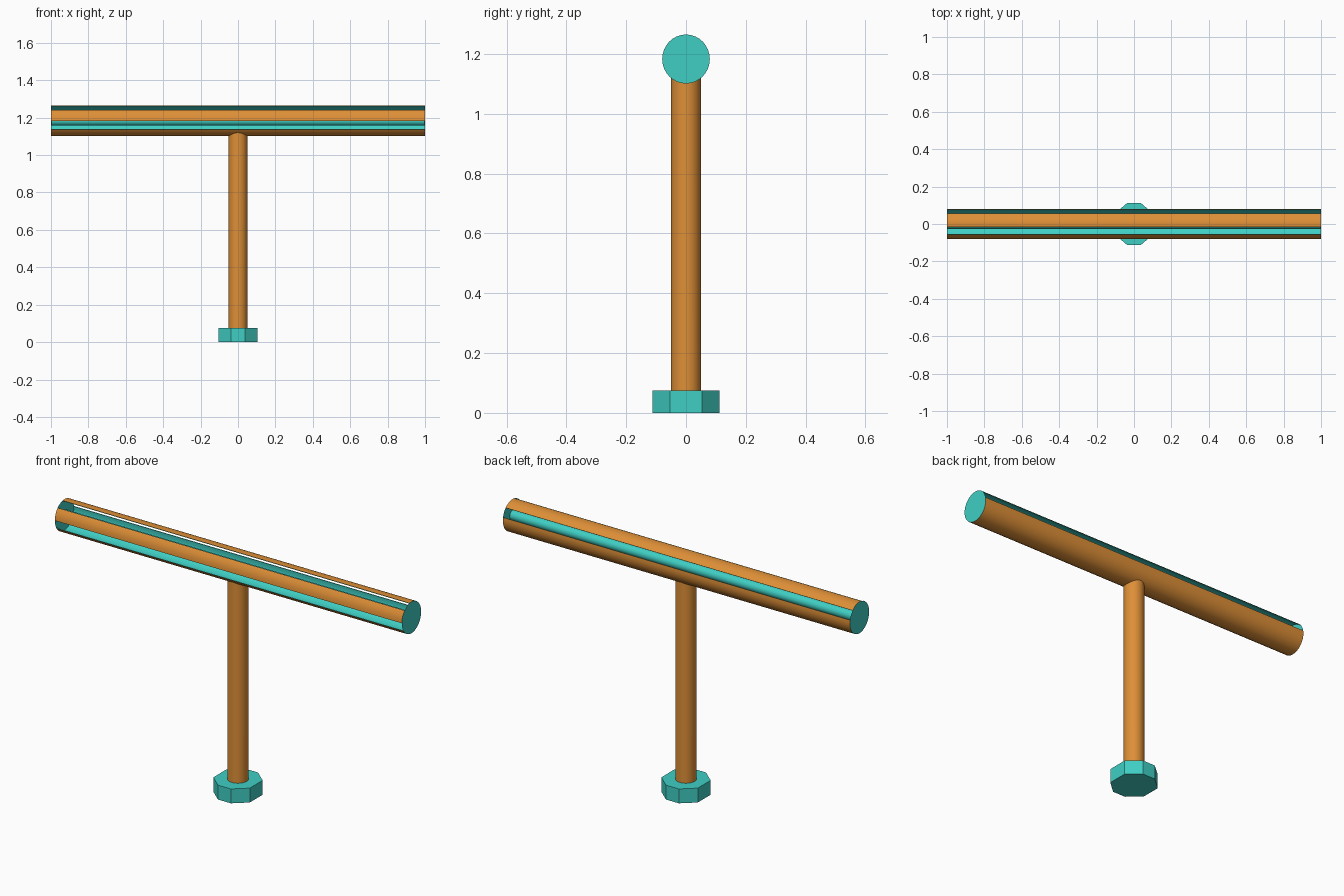
import bpy, bmesh, math

old = bpy.data.objects.get("Cube")
if old:
    bpy.data.objects.remove(old, do_unlink=True)


def material(name, rgb):
    m = bpy.data.materials.new(name)
    m.use_nodes = True
    m.diffuse_color = (*rgb, 1)
    m.node_tree.nodes["Principled BSDF"].inputs["Base Color"].default_value = (*rgb, 1)
    return m


ORANGE = material("orange", (0.73, 0.275, 0.038))
TEAL = material("teal", (0.05, 0.62, 0.55))

SEGMENTS = 32
BAR_Z, RY, RZ = 1.183, 0.0795, 0.082
WALL = 0.003


def build(name, bm, mats, smooth=True):
    mesh = bpy.data.meshes.new(name)
    bm.to_mesh(mesh)
    bm.free()
    ob = bpy.data.objects.new(name, mesh)
    bpy.context.collection.objects.link(ob)
    for m in mats:
        mesh.materials.append(m)
    if smooth:
        bpy.ops.object.select_all(action="DESELECT")
        ob.select_set(True)
        bpy.context.view_layer.objects.active = ob
        bpy.ops.object.shade_smooth_by_angle(angle=math.radians(30))
    return ob


def ring(bm, x, inset=0.0):
    """Bar cross-section at x, counted from +y towards +z."""
    steps = [2 * math.pi * i / SEGMENTS for i in range(SEGMENTS)]
    return [bm.verts.new((x, (RY - inset) * math.cos(a), BAR_Z + (RZ - inset) * math.sin(a)))
            for a in steps]


# Slotted bar shell: orange outside, teal inside and on the slot edges
slots = {first + k for first in (1, 9, 16) for k in range(3)}
bm = bmesh.new()
outer = [ring(bm, x) for x in (-1, 1)]
inner = [ring(bm, x, WALL) for x in (-1, 1)]
for i in range(SEGMENTS):
    if i in slots:
        continue
    j = (i + 1) % SEGMENTS
    bm.faces.new((outer[0][i], outer[1][i], outer[1][j], outer[0][j]))
    bm.faces.new((inner[0][j], inner[1][j], inner[1][i], inner[0][i])).material_index = 1
    for edge, neighbour in ((i, i - 1), (j, j)):
        if neighbour % SEGMENTS in slots:
            bm.faces.new((outer[0][edge], inner[0][edge],
                          inner[1][edge], outer[1][edge])).material_index = 1
bmesh.ops.delete(bm, geom=[v for v in bm.verts if not v.link_faces], context="VERTS")
bmesh.ops.recalc_face_normals(bm, faces=bm.faces)
# Make sure the shell faces outwards, away from the bar axis
probe = max(bm.faces, key=lambda f: -f.calc_center_median().z)
if probe.normal.z > 0:
    bmesh.ops.reverse_faces(bm, faces=bm.faces)
build("slotted_bar", bm, [ORANGE, TEAL])

# End discs
for name, x in (("left_end_disc", 1), ("right_end_disc", -1)):
    bm = bmesh.new()
    rim = ring(bm, x)
    bm.faces.new(rim if x > 0 else rim[::-1])
    build(name, bm, [TEAL], smooth=False)

# Rod running along the middle of the bar
bm = bmesh.new()
bmesh.ops.create_cone(bm, cap_ends=True, segments=SEGMENTS, radius1=0.026, radius2=0.026, depth=1.996)
for v in bm.verts:
    v.co = (v.co.z, v.co.y, BAR_Z - v.co.x)
build("inner_rod", bm, [TEAL])

# Post, its top trimmed to the underside of the bar
bm = bmesh.new()
bmesh.ops.create_cone(bm, cap_ends=False, segments=SEGMENTS, radius1=0.05, radius2=0.05, depth=1)
for v in bm.verts:
    if v.co.z > 0:
        v.co.z = BAR_Z - RZ * math.sqrt(1 - (v.co.y / RY) ** 2) + 0.001
    else:
        v.co.z = 0.07
build("post", bm, [ORANGE])

# Eight-sided foot
corner = [(0.105, 0.053), (0.037, 0.112)]
outline = (corner + [(-x, y) for x, y in corner[::-1]]
           + [(-x, -y) for x, y in corner] + [(x, -y) for x, y in corner[::-1]])
bm = bmesh.new()
base = bm.faces.new([bm.verts.new((x, y, 0)) for x, y in outline])
top = bmesh.ops.extrude_face_region(bm, geom=[base])["geom"]
bmesh.ops.translate(bm, vec=(0, 0, 0.075),
                    verts=[g for g in top if isinstance(g, bmesh.types.BMVert)])
if not any(f.calc_center_median().z < 0.001 for f in bm.faces):
    low = [v for v in bm.verts if v.co.z < 0.001]
    bmesh.ops.contextual_create(bm, geom=low)
bmesh.ops.recalc_face_normals(bm, faces=bm.faces)
build("foot", bm, [TEAL], smooth=False)
